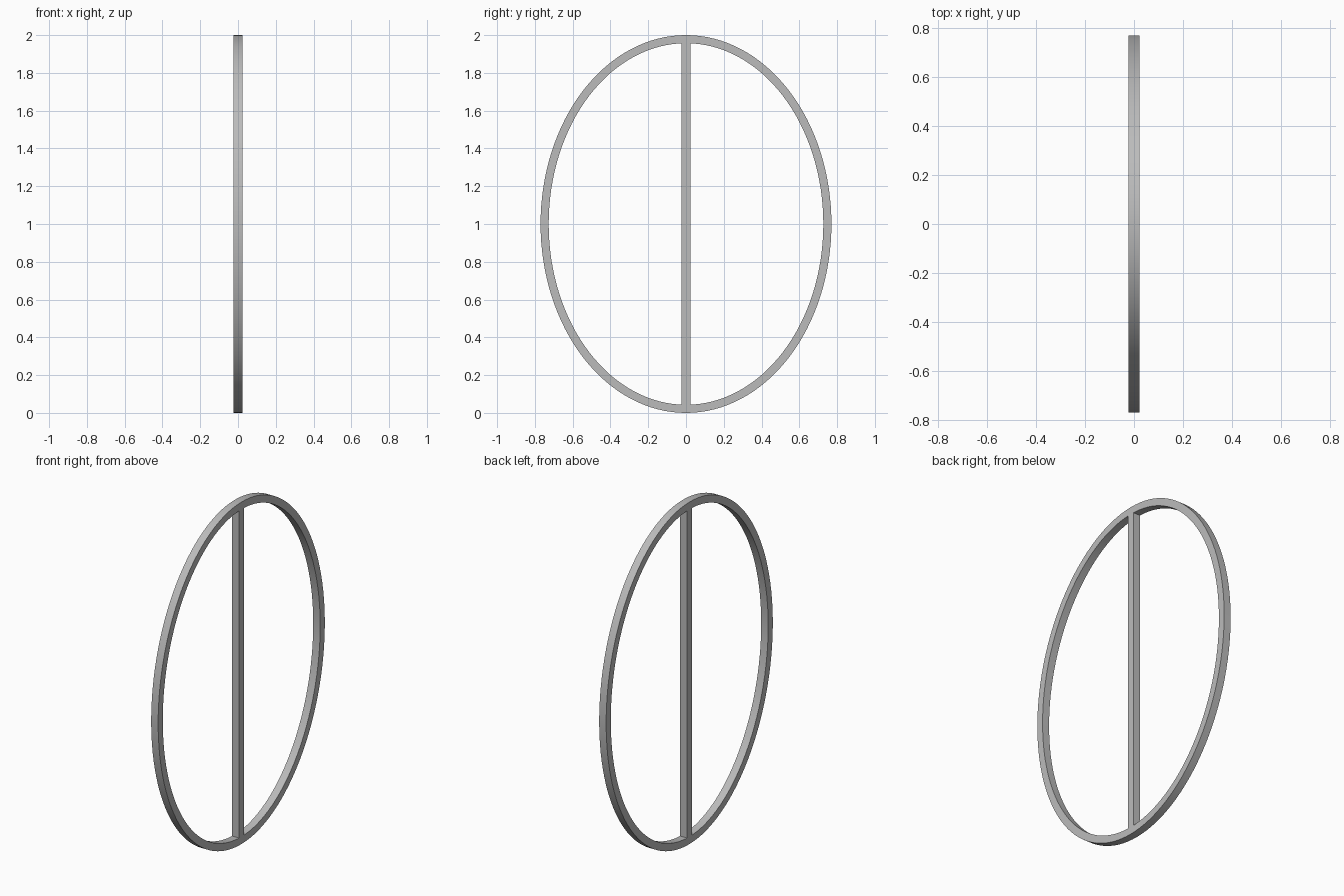
import bpy, bmesh, math

cube = bpy.data.objects.get("Cube")
if cube:
    bpy.data.objects.remove(cube, do_unlink=True)

HALF_DEPTH = 0.0225   # half thickness along x
OUTER = (0.77, 1.0)   # ellipse half axes in y and z
BAND = 0.043          # width of the ring band
SIDES = 128

grey = bpy.data.materials.new("grey metal")
grey.use_nodes = True
colour = (0.5, 0.5, 0.5, 1)
grey.diffuse_color = colour
grey.node_tree.nodes["Principled BSDF"].inputs["Base Color"].default_value = colour


def add_object(name, bm):
    bmesh.ops.recalc_face_normals(bm, faces=bm.faces)
    mesh = bpy.data.meshes.new(name)
    bm.to_mesh(mesh)
    bm.free()
    mesh.materials.append(grey)
    obj = bpy.data.objects.new(name, mesh)
    bpy.context.collection.objects.link(obj)
    return obj


# Elliptical ring: a rectangular section swept round the x axis
bm = bmesh.new()
section = [(-HALF_DEPTH, 0), (HALF_DEPTH, 0), (HALF_DEPTH, BAND), (-HALF_DEPTH, BAND)]
loops = []
for i in range(SIDES):
    a = 2 * math.pi * i / SIDES
    loops.append([bm.verts.new((x, (OUTER[0] - inset) * math.cos(a),
                                1 + (OUTER[1] - inset) * math.sin(a)))
                  for x, inset in section])
for i, here in enumerate(loops):
    there = loops[(i + 1) % SIDES]
    for j in range(4):
        k = (j + 1) % 4
        bm.faces.new((here[j], here[k], there[k], there[j]))
ring = add_object("oval_ring", bm)
bpy.context.view_layer.objects.active = ring
ring.select_set(True)
bpy.ops.object.shade_smooth_by_angle(angle=math.radians(30))

# Upright square bar joining the top and bottom of the ring
bm = bmesh.new()
bmesh.ops.create_cube(bm, size=1)
bmesh.ops.scale(bm, verts=bm.verts, vec=(2 * HALF_DEPTH, 2 * HALF_DEPTH, 2 * (OUTER[1] - BAND)))
bmesh.ops.translate(bm, verts=bm.verts, vec=(0, 0, 1))
add_object("centre_bar", bm)
